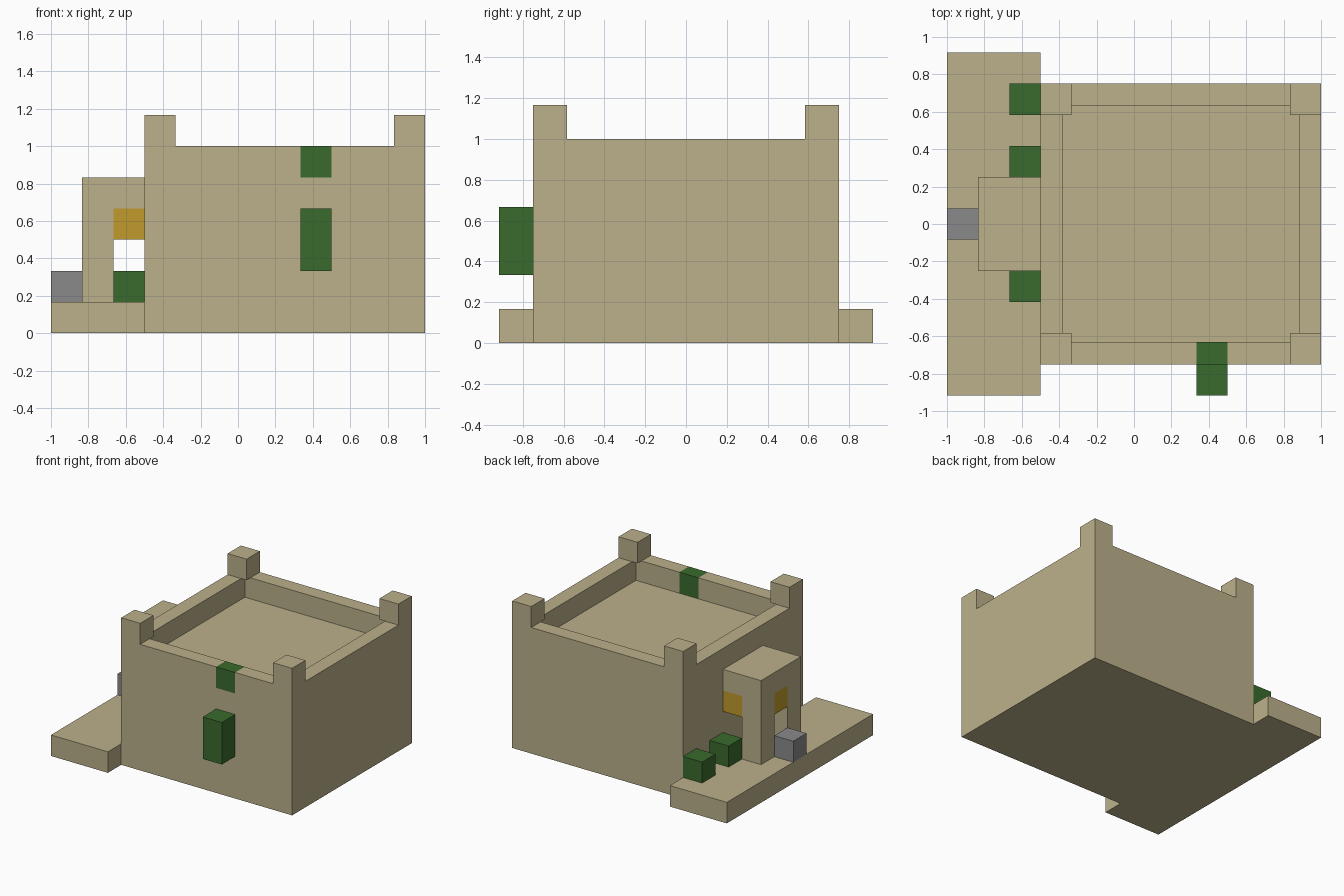
import bpy
import bmesh
from mathutils import Vector

U = 1 / 6  # block size

if "Cube" in bpy.data.objects:
    bpy.data.objects.remove(bpy.data.objects["Cube"], do_unlink=True)


def linear(c):
    c /= 255
    return c / 12.92 if c <= 0.04045 else ((c + 0.055) / 1.055) ** 2.4


def material(name, *rgb):
    m = bpy.data.materials.new(name)
    m.use_nodes = True
    col = (*[linear(c) for c in rgb], 1)
    m.diffuse_color = col
    bsdf = m.node_tree.nodes["Principled BSDF"]
    bsdf.inputs["Base Color"].default_value = col
    bsdf.inputs["Roughness"].default_value = 0.9
    return m


sand = material("sandstone", 188, 177, 139)
green = material("leaf green", 58, 107, 45)
gold = material("golden yellow", 193, 155, 45)
grey = material("stone grey", 138, 138, 138)


def finish(name, bm, *mats):
    me = bpy.data.meshes.new(name)
    bm.to_mesh(me)
    bm.free()
    for m in mats:
        me.materials.append(m)
    ob = bpy.data.objects.new(name, me)
    bpy.context.collection.objects.link(ob)
    return ob


def box_mesh(x, y, z):
    """Box between (min, max) pairs given in blocks."""
    bm = bmesh.new()
    bmesh.ops.create_cube(bm, size=1)
    for v in bm.verts:
        v.co = Vector([(a + b) / 2 + c * (b - a) for (a, b), c in zip((x, y, z), v.co)]) * U
    return bm


def box(name, mat, x, y, z):
    return finish(name, box_mesh(x, y, z), mat)


# Main hall: solid block with a sunken roof, leaving a parapet one block wide
bm = box_mesh((-3, 6), (-4.5, 4.5), (0, 6))
bm.faces.ensure_lookup_table()
top = max(bm.faces, key=lambda f: f.calc_center_median().z)
bmesh.ops.inset_region(bm, faces=[top], thickness=U)
floor = bmesh.ops.extrude_discrete_faces(bm, faces=[top])["faces"][0]
bmesh.ops.translate(bm, verts=floor.verts, vec=(0, 0, -U))

# Green parapet block: cut its outline and colour the faces inside it
for co, no in (((2, 0, 0), (1, 0, 0)), ((3, 0, 0), (1, 0, 0)), ((0, 0, 5), (0, 0, 1))):
    bmesh.ops.bisect_plane(bm, geom=bm.verts[:] + bm.edges[:] + bm.faces[:],
                           plane_co=Vector(co) * U, plane_no=no, dist=1e-5)
for f in bm.faces:
    c = f.calc_center_median() / U
    if 2 < c.x < 3 and c.y < -3.4 and c.z > 5.1:
        f.material_index = 1
bmesh.ops.recalc_face_normals(bm, faces=bm.faces)
finish("main_hall", bm, sand, green)

# Corner posts on the parapet
for side, x in (("right", -3), ("left", 5)):
    for end, y in (("front", -4.5), ("back", 3.5)):
        box(f"{end}_{side}_post", sand, (x, x + 1), (y, y + 1), (6, 7))

# Tall shrub on the front wall
box("wall_shrub", green, (2, 3), (-5.5, -4.5), (2, 4))

# Terrace beside the hall
box("terrace", sand, (-6, -3), (-5.5, 5.5), (0, 1))

# Porch: roof, two pillars and golden lintels over three openings
box("porch_roof", sand, (-5, -3), (-1.5, 1.5), (4, 5))
box("door_lintel", gold, (-5, -4), (-0.5, 0.5), (3, 4))
for end, y in (("front", -1.5), ("back", 0.5)):
    box(f"{end}_porch_pillar", sand, (-5, -4), (y, y + 1), (1, 4))
    box(f"{end}_porch_lintel", gold, (-4, -3), (y, y + 1), (3, 4))

# Stone step and bushes on the terrace
box("stone_block", grey, (-6, -5), (-0.5, 0.5), (1, 2))
for name, y in (("front", -2.5), ("middle", 1.5), ("back", 3.5)):
    box(f"{name}_bush", green, (-4, -3), (y, y + 1), (1, 2))
